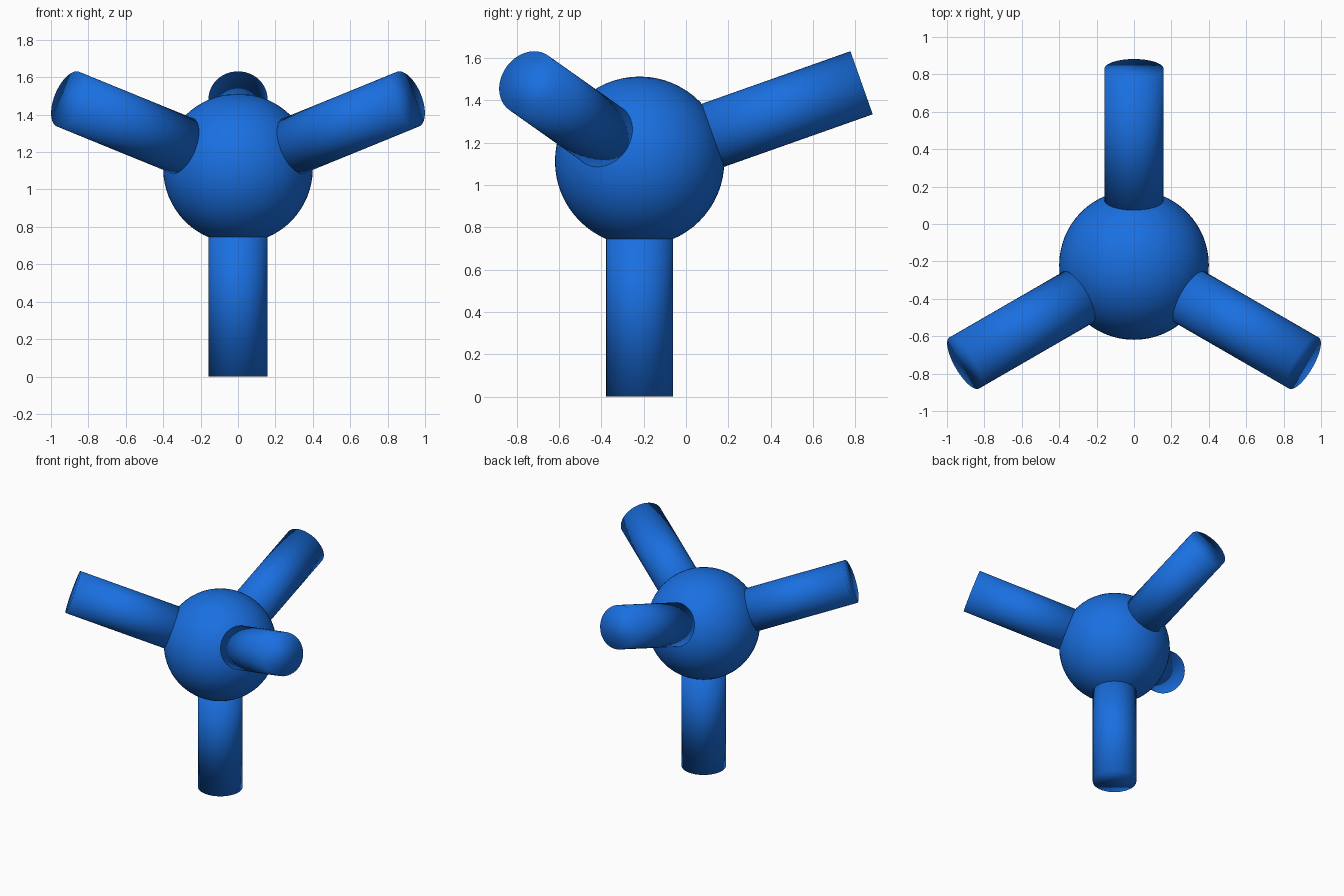
import bpy
from math import radians, sin, cos
from mathutils import Vector

if "Cube" in bpy.data.objects:
    bpy.data.objects.remove(bpy.data.objects["Cube"])

CENTRE = Vector((0, -0.219, 1.112))
BALL_R, ROD_R, REACH, START = 0.4, 0.158, 1.112, 0.25

blue = bpy.data.materials.new("blue")
blue.diffuse_color = (0.01, 0.16, 0.75, 1)
blue.use_nodes = True
blue.node_tree.nodes["Principled BSDF"].inputs["Base Color"].default_value = blue.diffuse_color


def finish(name):
    ob = bpy.context.object
    ob.name = name
    ob.data.materials.append(blue)
    bpy.ops.object.shade_smooth()
    return ob


def rod(name, direction):
    # Capped cylinder running outwards from inside the ball
    d = direction.normalized()
    bpy.ops.mesh.primitive_cylinder_add(
        vertices=48, radius=ROD_R, depth=REACH - START,
        location=CENTRE + d * (REACH + START) / 2,
        rotation=d.to_track_quat('Z', 'Y').to_euler())
    return finish(name)


# Central ball
bpy.ops.mesh.primitive_uv_sphere_add(segments=64, ring_count=32,
                                     radius=BALL_R, location=CENTRE)
finish("ball")

# Standing rod
rod("lower_rod", Vector((0, 0, -1)))

# Three upper rods, spread as the corners of a tetrahedron
for name, angle in (("back_rod", 90), ("left_rod", 210), ("right_rod", 330)):
    a = radians(angle)
    h = 8 ** 0.5 / 3
    rod(name, Vector((h * cos(a), h * sin(a), 1 / 3)))
